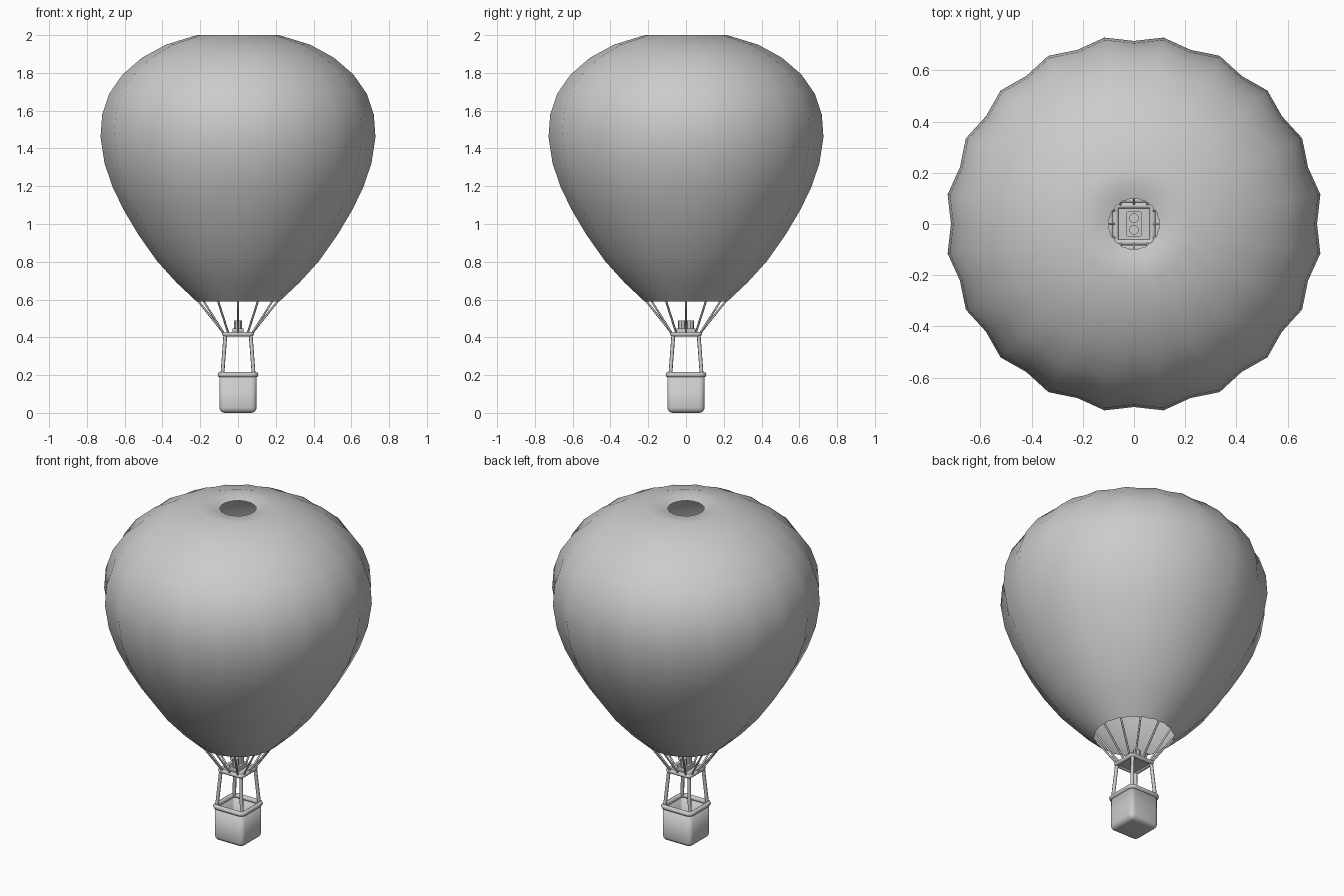
import bpy, bmesh, math
from mathutils import Vector

cube = bpy.data.objects.get("Cube")
if cube:
    bpy.data.objects.remove(cube, do_unlink=True)

grey = bpy.data.materials.new("plain grey")
grey.use_nodes = True
grey.diffuse_color = (0.6, 0.6, 0.6, 1)
grey.node_tree.nodes["Principled BSDF"].inputs["Base Color"].default_value = (0.6, 0.6, 0.6, 1)


def finish(bm, name, angle=40):
    """Turn a bmesh into a smooth-shaded object."""
    bmesh.ops.recalc_face_normals(bm, faces=bm.faces)
    mesh = bpy.data.meshes.new(name)
    bm.to_mesh(mesh)
    bm.free()
    mesh.materials.append(grey)
    obj = bpy.data.objects.new(name, mesh)
    bpy.context.collection.objects.link(obj)
    bpy.ops.object.select_all(action='DESELECT')
    obj.select_set(True)
    bpy.context.view_layer.objects.active = obj
    bpy.ops.object.shade_smooth_by_angle(angle=math.radians(angle))
    return obj


def rod(bm, start, end, radius, sides=8):
    start, end = Vector(start), Vector(end)
    axis = end - start
    made = bmesh.ops.create_cone(bm, cap_ends=True, segments=sides, radius1=radius,
                                 radius2=radius, depth=axis.length)["verts"]
    turn = axis.to_track_quat('Z', 'Y').to_matrix().to_4x4()
    bmesh.ops.transform(bm, matrix=turn, verts=made)
    bmesh.ops.translate(bm, vec=(start + end) / 2, verts=made)


def box(bm, size, centre):
    made = bmesh.ops.create_cube(bm, size=1)["verts"]
    bmesh.ops.scale(bm, vec=size, verts=made)
    bmesh.ops.translate(bm, vec=centre, verts=made)
    return made


def square_rail(name, half, corner, z, radius):
    """Round tube swept along a square path with rounded corners."""
    path = []
    for k in range(4):
        for step in range(4):
            a = math.radians(90 * k + 30 * step)
            mid = math.radians(90 * k + 45)
            reach = (half - corner) * math.sqrt(2)
            path.append(Vector((reach * math.cos(mid) + corner * math.cos(a),
                                reach * math.sin(mid) + corner * math.sin(a), z)))
    bm = bmesh.new()
    rings = []
    for i, p in enumerate(path):
        a = math.radians(90 * (i // 4) + 30 * (i % 4))
        out = Vector((math.cos(a), math.sin(a), 0))
        rings.append([bm.verts.new(p + out * radius * math.cos(t) + Vector((0, 0, radius * math.sin(t))))
                      for t in (math.tau * j / 10 for j in range(10))])
    for i in range(len(rings)):
        a, b = rings[i], rings[(i + 1) % len(rings)]
        for j in range(10):
            k = (j + 1) % 10
            bm.faces.new((a[j], b[j], b[k], a[k]))
    return finish(bm, name, 60)


# Envelope: twenty gores, with ridges and valleys alternating around the profile
profile = [(0.222, 0.59), (0.33, 0.69), (0.435, 0.805), (0.535, 0.945), (0.61, 1.07),
           (0.67, 1.19), (0.715, 1.32), (0.737, 1.46), (0.728, 1.58), (0.69, 1.69),
           (0.62, 1.79), (0.515, 1.88), (0.385, 1.95), (0.22, 2.0), (0.15, 1.998), (0.1, 1.985)]
bm = bmesh.new()
rings = []
for r, z in profile:
    ring = []
    for i in range(40):
        a = math.tau * i / 40
        rr = r if i % 2 else r * 0.97
        ring.append(bm.verts.new((rr * math.cos(a), rr * math.sin(a), z)))
    rings.append(ring)
for lower, upper in zip(rings, rings[1:]):
    for i in range(40):
        j = (i + 1) % 40
        bm.faces.new((lower[i], lower[j], upper[j], upper[i]))
finish(bm, "envelope", 80)

# Basket: hollow box with rounded walls and floor
bm = bmesh.new()
box(bm, (0.196, 0.196, 0.2), (0, 0, 0.1))
edges = [e for e in bm.edges if any(v.co.z < 0.1 for v in e.verts)]
bmesh.ops.bevel(bm, geom=edges, offset=0.028, segments=4, profile=0.5, affect='EDGES')
top = [f for f in bm.faces if f.calc_center_median().z > 0.199]
bmesh.ops.delete(bm, geom=top, context='FACES')
basket = finish(bm, "basket", 50)
wall = basket.modifiers.new("wall", 'SOLIDIFY')
wall.thickness = 0.012
wall.offset = -1

# Rails around the basket and the burner frame
square_rail("basket_rail", 0.094, 0.022, 0.202, 0.014)
square_rail("frame_rail", 0.072, 0.012, 0.417, 0.0125)
bm = bmesh.new()
box(bm, (0.14, 0.14, 0.01), (0, 0, 0.418))
finish(bm, "frame_plate")

# Four leaning posts between basket and frame
bm = bmesh.new()
for sx in (-1, 1):
    for sy in (-1, 1):
        rod(bm, (sx * 0.083, sy * 0.083, 0.2), (sx * 0.067, sy * 0.067, 0.415), 0.01)
finish(bm, "posts", 60)

# Twelve ropes, three from each side of the frame to the mouth
bm = bmesh.new()
for k in range(4):
    side = math.radians(90 * k)
    for s in (-1, 0, 1):
        a = side + s * math.radians(30)
        foot_r = math.hypot(0.072, 0.05 * s)
        foot_a = side + math.atan2(0.05 * s, 0.072)
        rod(bm, (foot_r * math.cos(foot_a), foot_r * math.sin(foot_a), 0.418),
            (0.215 * math.cos(a), 0.215 * math.sin(a), 0.598), 0.0055, 6)
finish(bm, "ropes", 70)

# Twin burner on a rounded base
bm = bmesh.new()
base = box(bm, (0.058, 0.1, 0.025), (0, 0, 0.434))
upright = [e for e in bm.edges if abs(e.verts[0].co.z - e.verts[1].co.z) > 0.01]
bmesh.ops.bevel(bm, geom=upright, offset=0.008, segments=3, profile=0.5, affect='EDGES')
finish(bm, "burner_base")
bm = bmesh.new()
for y in (-0.023, 0.023):
    rod(bm, (0, y, 0.44), (0, y, 0.49), 0.02, 8)
finish(bm, "burner_nozzles")
